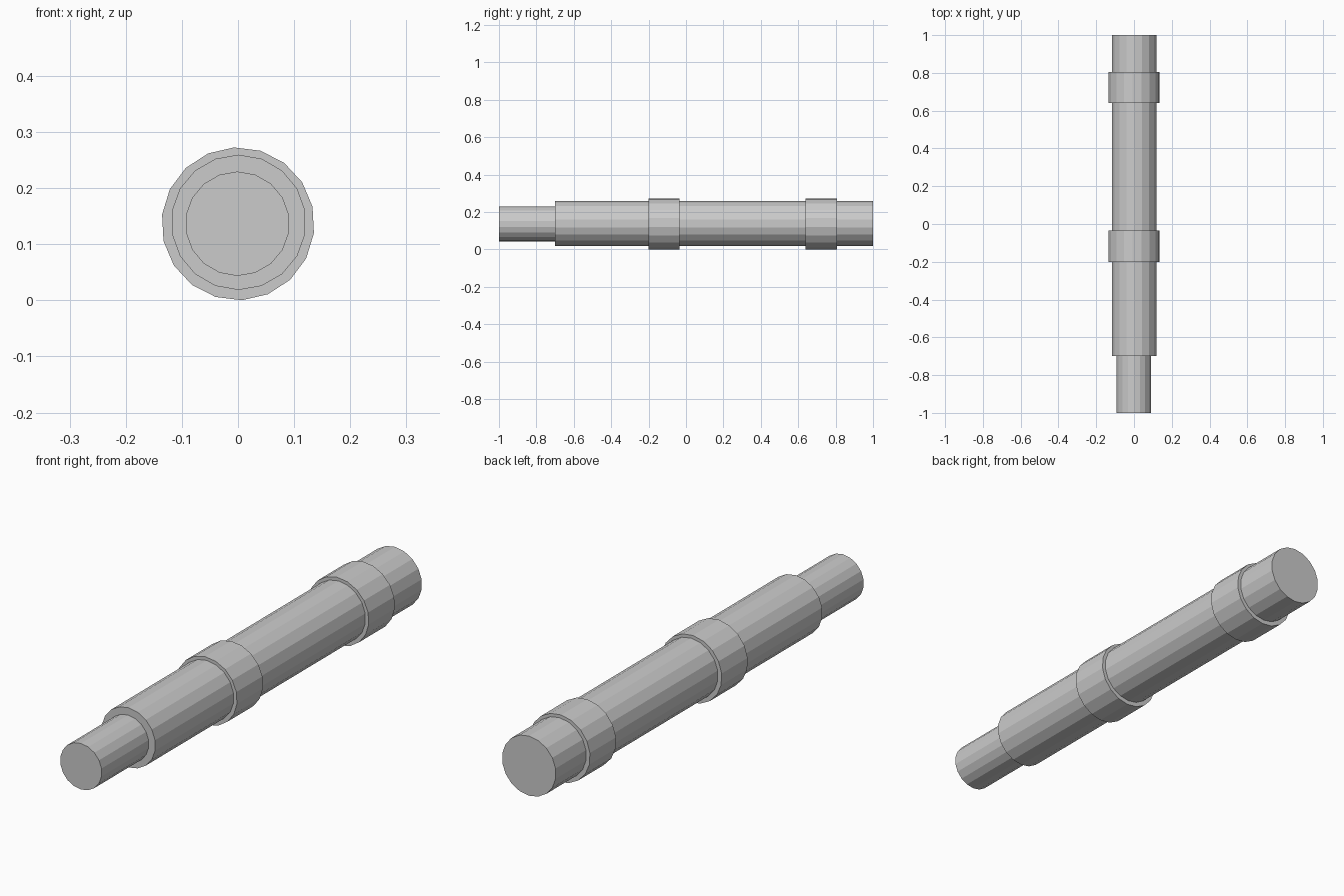
import bpy
from math import radians, pi

if "Cube" in bpy.data.objects:
    bpy.data.objects.remove(bpy.data.objects["Cube"])

SIDES = 18


def rod(name, y0, y1, radius, x=0.0, z=0.1365, twist=0.0):
    """Capped flat-shaded cylinder lying along y, from y0 to y1."""
    bpy.ops.mesh.primitive_cylinder_add(
        vertices=SIDES, radius=radius, depth=y1 - y0,
        location=(x, (y0 + y1) / 2, z),
        rotation=(pi / 2, radians(twist), 0))
    ob = bpy.context.object
    ob.name = name
    return ob


# Thin front tip, running into the main shaft
rod("tip", -1.0, -0.69, 0.093, x=-0.001)

# Main shaft
rod("shaft", -0.70, 1.0, 0.1205, x=0.001, z=0.139)

# Two raised collars
for name, start in (("front_collar", -0.20), ("rear_collar", 0.64)):
    rod(name, start, start + 0.166, 0.1363, z=0.1363, twist=-3)
